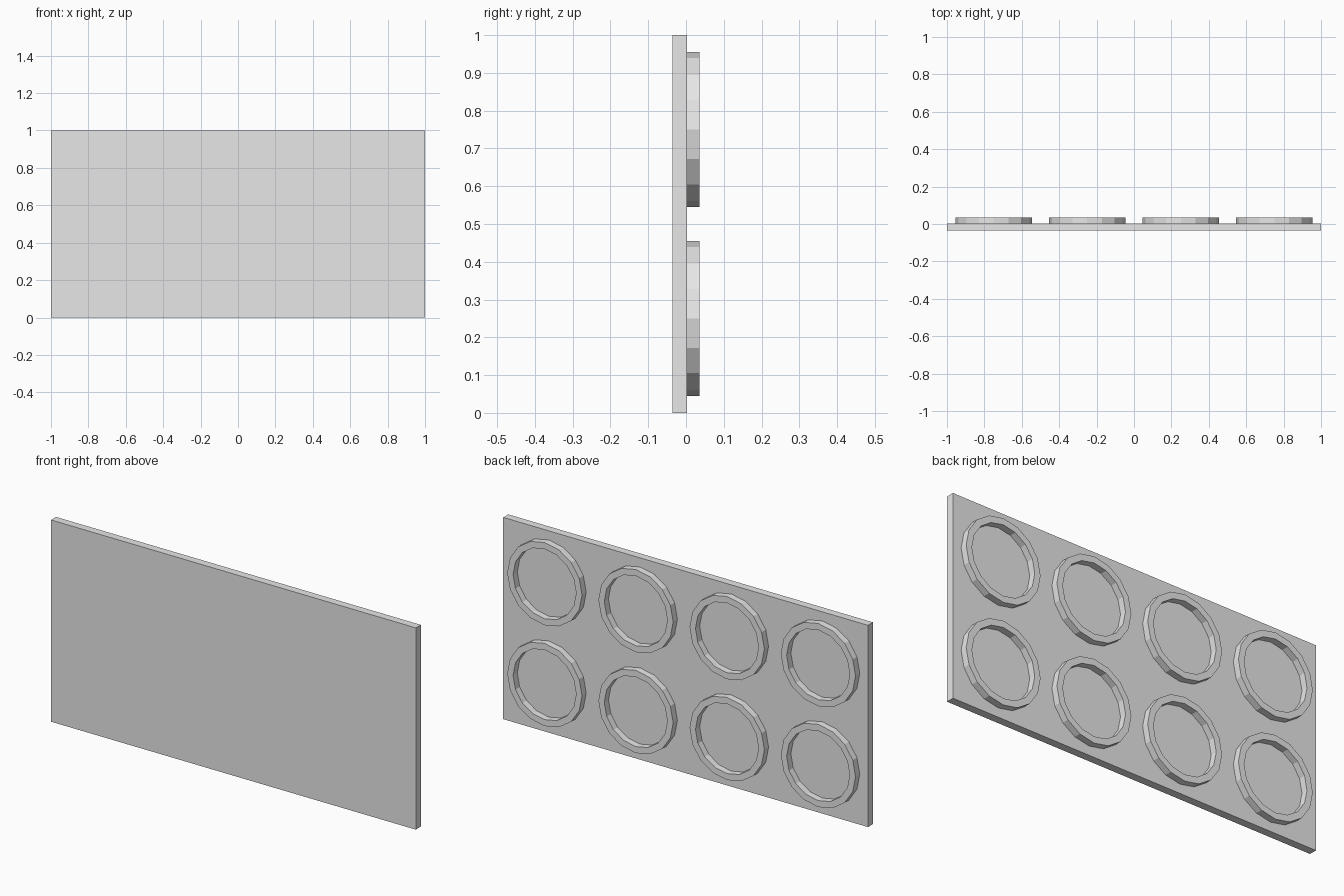
import bpy, bmesh, math

if "Cube" in bpy.data.objects:
    bpy.data.objects.remove(bpy.data.objects["Cube"])

grey = bpy.data.materials.new("light_grey")
grey.diffuse_color = (0.8, 0.8, 0.8, 1)
grey.use_nodes = True
grey.node_tree.nodes["Principled BSDF"].inputs["Base Color"].default_value = grey.diffuse_color

BACK, RING_BACK = 0.003, 0.036
R_OUT, R_IN, SIDES = 0.205, 0.173, 16


def finish(bm, name):
    bmesh.ops.recalc_face_normals(bm, faces=bm.faces)
    me = bpy.data.meshes.new(name)
    bm.to_mesh(me)
    bm.free()
    me.materials.append(grey)
    ob = bpy.data.objects.new(name, me)
    bpy.context.collection.objects.link(ob)
    return ob


# flat upright panel
bm = bmesh.new()
bmesh.ops.create_cube(bm, size=1)
for v in bm.verts:
    v.co = (v.co.x * 2, BACK if v.co.y > 0 else -RING_BACK, v.co.z + 0.5)
finish(bm, "panel")


# 16-sided square-section ring, swept from a four-point profile
def ring(name, cx, cz):
    bm = bmesh.new()
    profile = [(R_OUT, BACK), (R_OUT, RING_BACK), (R_IN, RING_BACK), (R_IN, BACK)]
    loops = []
    for i in range(SIDES):
        a = math.tau * i / SIDES
        loops.append([bm.verts.new((cx + r * math.cos(a), y, cz + r * math.sin(a)))
                      for r, y in profile])
    for i in range(SIDES):
        p, q = loops[i], loops[(i + 1) % SIDES]
        for k in range(3):  # side against the panel stays open
            bm.faces.new((p[k], p[k + 1], q[k + 1], q[k]))
    ob = finish(bm, name)
    # an open strip: make sure the rear rim faces away from the panel
    rim = [f for f in ob.data.polygons if abs(f.normal.y) > 0.9]
    if rim[0].normal.y < 0:
        ob.data.flip_normals()


# two rows of four rings on the rear face
for row, cz in enumerate((0.25, 0.75)):
    for col in range(4):
        ring(f"ring_row{row + 1}_col{col + 1}", -0.75 + 0.5 * col, cz)
